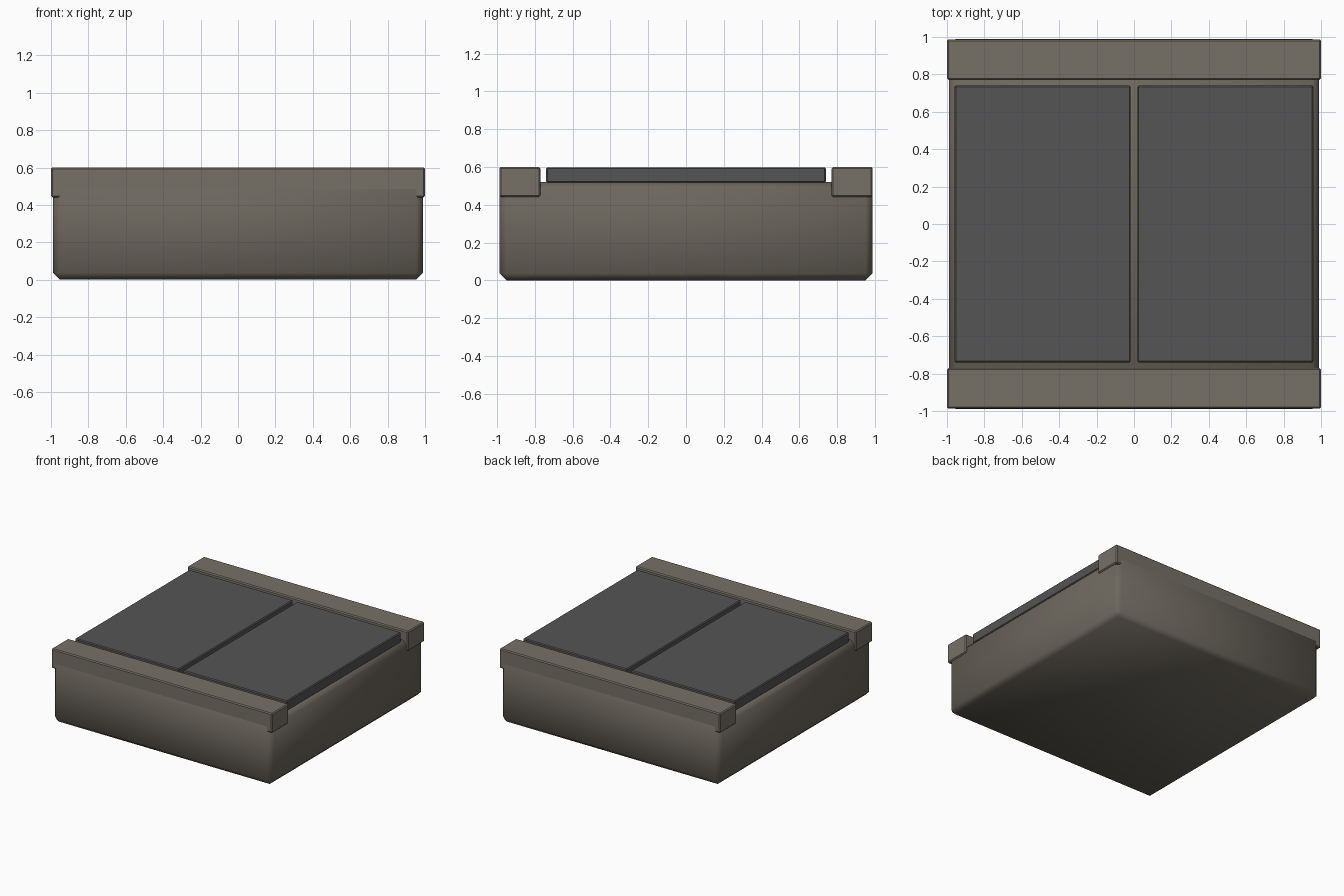
import bpy

if "Cube" in bpy.data.objects:
    bpy.data.objects.remove(bpy.data.objects["Cube"])

BROWN = bpy.data.materials.new("brown_grey")
BROWN.diffuse_color = (0.15, 0.135, 0.11, 1)
BROWN.use_nodes = True
BROWN.node_tree.nodes["Principled BSDF"].inputs["Base Color"].default_value = BROWN.diffuse_color
LIGHT = bpy.data.materials.new("light_brown_grey")
LIGHT.diffuse_color = (0.18, 0.165, 0.135, 1)
LIGHT.use_nodes = True
LIGHT.node_tree.nodes["Principled BSDF"].inputs["Base Color"].default_value = LIGHT.diffuse_color
DARK = bpy.data.materials.new("dark_grey")
DARK.diffuse_color = (0.09, 0.09, 0.09, 1)
DARK.use_nodes = True
DARK.node_tree.nodes["Principled BSDF"].inputs["Base Color"].default_value = DARK.diffuse_color


def box(name, lo, hi, bevel, mat, smooth_angle):
    """Bevelled box between two opposite corners."""
    centre = [(a + b) / 2 for a, b in zip(lo, hi)]
    bpy.ops.mesh.primitive_cube_add(size=1, location=centre)
    ob = bpy.context.object
    ob.name = name
    ob.scale = [b - a for a, b in zip(lo, hi)]
    bpy.ops.object.transform_apply(location=False, rotation=False, scale=True)
    mod = ob.modifiers.new("edge_chamfer", 'BEVEL')
    mod.width = bevel
    mod.segments = 1
    bpy.ops.object.modifier_apply(modifier=mod.name)
    bpy.ops.object.shade_smooth_by_angle(angle=smooth_angle)
    ob.data.materials.append(mat)
    return ob


# Chamfered main body
box("body", (-0.99, -0.988, 0), (0.99, 0.988, 0.52), 0.037, BROWN, 0.9)

# Rails along the front and back top edges
for name, y in (("front_rail", -0.879), ("back_rail", 0.879)):
    box(name, (-1, y - 0.108, 0.44), (1, y + 0.108, 0.6), 0.008, LIGHT, 0.5)

# Two flat lid panels with a narrow gap between them
for name, x in (("left_panel", -0.489), ("right_panel", 0.489)):
    box(name, (x - 0.471, -0.74, 0.515), (x + 0.471, 0.74, 0.598), 0.007, DARK, 0.5)
